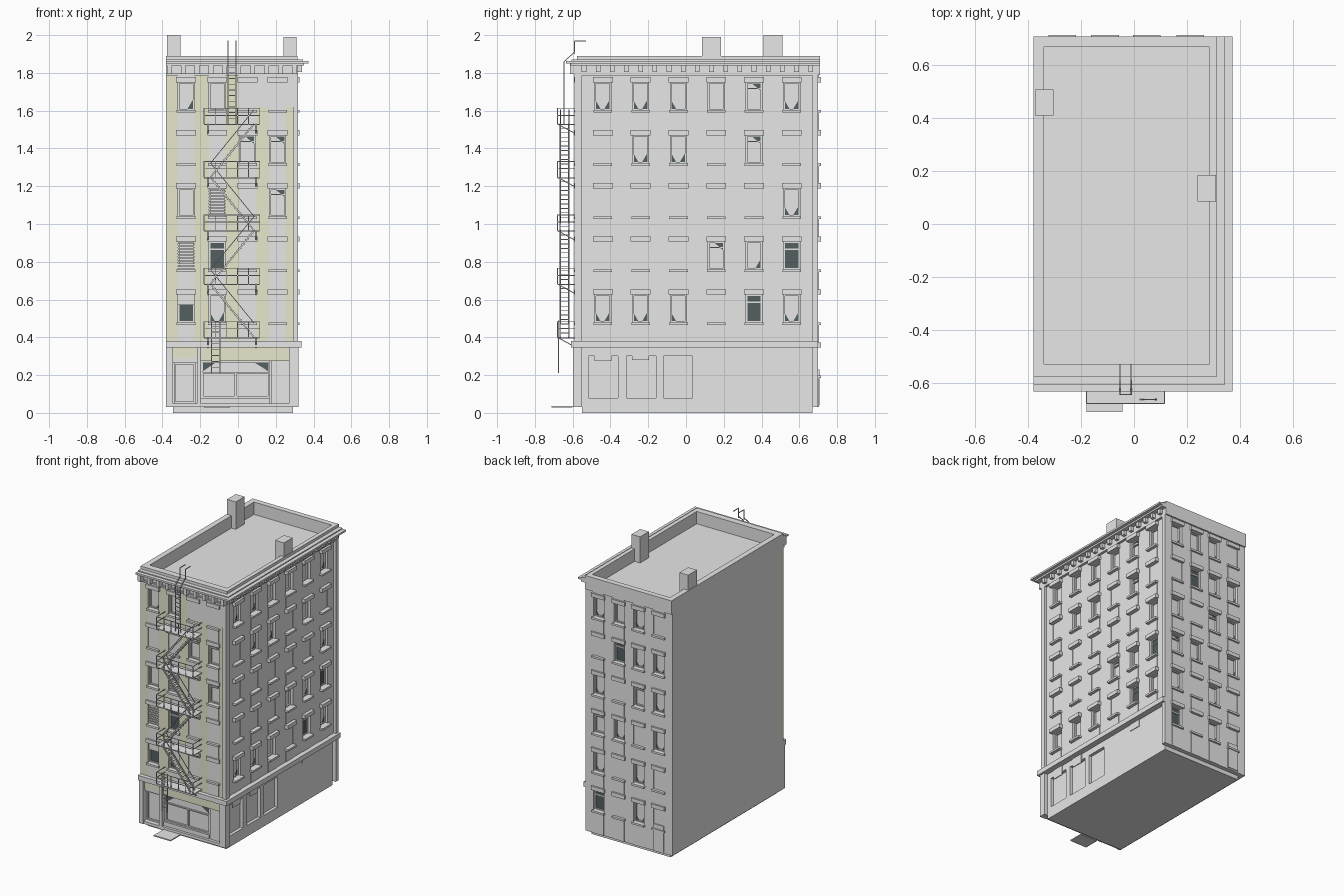
import bpy, bmesh, math
from mathutils import Vector, Matrix

if "Cube" in bpy.data.objects:
    bpy.data.objects.remove(bpy.data.objects["Cube"], do_unlink=True)


def material(name, rgb):
    m = bpy.data.materials.new(name)
    m.use_nodes = True
    m.diffuse_color = (*rgb, 1)
    m.node_tree.nodes["Principled BSDF"].inputs["Base Color"].default_value = (*rgb, 1)
    return m


STONE = material("grey_stone", (0.8, 0.8, 0.8))
CREAM = material("cream_brick", (0.96, 0.96, 0.74))
GLASS = material("dark_glass", (0.09, 0.115, 0.12))
parts = {}


def mesh_of(name, mat):
    return parts.setdefault(name, (bmesh.new(), mat))[0]


def box(name, x0, x1, y0, y1, z0, z1, mat=STONE):
    lo, hi = Vector((x0, y0, z0)), Vector((x1, y1, z1))
    size = Vector(abs(c) for c in hi - lo)
    bmesh.ops.create_cube(mesh_of(name, mat), size=1,
                          matrix=Matrix.Translation((lo + hi) / 2) @ Matrix.Diagonal((*size, 1)))


def bar(name, a, b, w=0.006, mat=STONE):
    a, b = Vector(a), Vector(b)
    turn = (b - a).to_track_quat('Z', 'Y').to_matrix().to_4x4()
    bmesh.ops.create_cube(mesh_of(name, mat), size=1, matrix=Matrix.Translation((a + b) / 2)
                          @ turn @ Matrix.Diagonal((w, w, (b - a).length, 1)))


class Facade:
    """Flat wall with u running along it and d pointing outward."""

    def __init__(self, name, place):
        self.name, self.place = name, place

    def box(self, part, u0, u1, z0, z1, d0, d1, mat=STONE):
        a, b = self.place(u0, d0), self.place(u1, d1)
        box(f"{self.name}_{part}", a[0], b[0], a[1], b[1], z0, z1, mat)

    def shard(self, corners, d=-0.024):
        bm = mesh_of(self.name + "_glass_shards", GLASS)
        vs = [bm.verts.new((*self.place(u, d), z)) for u, z in corners]
        bm.faces.new(vs)

    def frame(self, u0, u1, z0, z1, t=0.007, d=-0.018):
        for a, b in ((u0, u0 + t), (u1 - t, u1)):
            self.box("window_frames", a, b, z0, z1, -0.03, d)
        for a, b in ((z0, z0 + t), (z1 - t, z1)):
            self.box("window_frames", u0 + t, u1 - t, a, b, -0.03, d)

    def window(self, code, u0, u1, z0, z1):
        w, h, mid = u1 - u0, z1 - z0, (z0 + z1) / 2
        if code == 'b':       # boarded up
            self.box("boards", u0, u1, z0, z1, -0.03, -0.004)
            return
        self.frame(u0, u1, z0, z1)
        if code in 'dh':      # intact glass, full or lower half
            self.box("glass", u0, u1, z0, z1 if code == 'd' else z0 + h * 0.62, -0.03, -0.024, GLASS)
            self.box("window_frames", u0, u1, mid + 0.03, mid + 0.038, -0.03, -0.018)
        if code == 'h':
            self.box("boards", u0, u1, z0 + h * 0.62, z1, -0.03, -0.01)
        if code == 's':       # slatted blind
            for i in range(9):
                z = z0 + h * (i + 0.3) / 9
                self.box("blinds", u0, u1, z, z + h * 0.06, -0.03, -0.006)
        if code in 'vl':
            self.shard([(u0, z0), (u0 + w * 0.4, z0), (u0, z0 + h * 0.4)])
        if code in 'vr':
            self.shard([(u1, z0), (u1, z0 + h * 0.45), (u1 - w * 0.45, z0)])
        if code == 't':
            self.shard([(u1, z1), (u0 + w * 0.3, z1), (u1, z1 - h * 0.35)])
            self.box("window_frames", u0, u1, z1 - 0.035, z1 - 0.029, -0.03, -0.018)

    def upper(self, u_lo, u_hi, centres, pattern, pier_mat, z_lo, proud):
        """Piers, spandrels, windows, lintels and sills for a whole face."""
        edges = [u_lo] + [c + s * HALF for c in centres for s in (-1, 1)] + [u_hi]
        for a, b in zip(edges[::2], edges[1::2]):
            self.box("piers", a, b, z_lo, 1.79, -0.03, 0, pier_mat)
        for k, c in enumerate(centres):
            a, b, above = c - HALF, c + HALF, 1.79
            for i, row in enumerate(pattern):
                top = 1.75 - STOREY * i
                bottom = top - 0.147
                self.box("spandrels", a, b, top, above, -0.03, 0.003)
                self.window(row[k], a, b, bottom, top)
                self.box("lintels", a - 0.01, b + 0.01, top, top + 0.028, -0.01, proud)
                self.box("sills", a - 0.007, b + 0.007, bottom - 0.014, bottom, -0.03, proud)
                above = bottom
            self.box("spandrels", a, b, z_lo, above, -0.03, 0.003)


HALF, STOREY = 0.0425, 0.281
front = Facade("front", lambda u, d: (u, -0.58 - d))
side = Facade("side", lambda u, d: (0.30 + d, u))
back = Facade("back", lambda u, d: (-u, 0.70 + d))

# Solid core, plinth and blank party wall
box("plinth", -0.345, 0.285, -0.55, 0.67, 0, 0.03)
box("core", -0.38, 0.27, -0.55, 0.67, 0.03, 1.79)

# Window storeys
cols = (-0.275, -0.11, 0.05, 0.21)
front.upper(-0.38, 0.29, cols, ["r.bb", "bbtt", ".sbt", "sdbb", "hvbb"], CREAM, 0.38, 0.014)
side.upper(-0.55, 0.67, [-0.44 + 0.2 * i for i in range(6)],
           ["vvl.tv", "bvvbtb", "bbbbbv", "bbbtrd", "vvlbdv"], STONE, 0.38, 0.026)
back.upper(-0.30, 0.38, [-0.213, -0.048, 0.11, 0.272],
           ["v.vb", "bdvv", "vbtv", "tvbv", "vbvb", "dbvb"], STONE, 0.03, 0.015)
back.box("door", 0.23, 0.315, 0.04, 0.23, 0, 0.008)
front.box("grey_patch", 0.0, 0.29, 1.62, 1.79, 0, 0.003)

# Corner pilasters
box("corner_pilasters", 0.29, 0.318, -0.59, -0.55, 0.38, 1.79)
box("corner_pilasters", 0.27, 0.318, 0.67, 0.70, 0.03, 1.79)

# Street level on the side, with three recessed panels
panels = [(-0.515, -0.36), (-0.315, -0.16), (-0.12, 0.035)]
ends = [-0.55] + [u for p in panels for u in p] + [0.67]
for a, b in zip(ends[::2], ends[1::2]):
    side.box("street_wall", a, b, 0, 0.345, -0.03, -0.008)
for a, b in panels:
    side.box("street_wall", a, b, 0, 0.08, -0.03, -0.008)
    side.box("street_wall", a, b, 0.30, 0.345, -0.03, -0.008)
for u, z in ((-0.44, 0.275), (-0.24, 0.28), (0.36, 0.295)):
    side.box("patches", u - 0.045, u + 0.045, z, 0.345, -0.008, -0.003)

# Shop front
for a, b in ((-0.38, -0.345), (-0.218, -0.195), (0.27, 0.32)):
    front.box("shop_pilasters", a, b, 0.03, 0.345, -0.03, 0.018)
front.box("shop_base", -0.38, 0.32, 0.03, 0.05, -0.03, 0.014)
front.box("shop_fascia", -0.195, 0.27, 0.275, 0.345, -0.03, 0.0, CREAM)
front.box("shop_fascia", -0.345, -0.218, 0.29, 0.345, -0.03, 0.0, CREAM)
front.box("shop_door_head", -0.345, -0.218, 0.265, 0.29, -0.03, -0.004)
front.frame(-0.34, -0.225, 0.05, 0.265, 0.01)
front.box("shop_side_panel", 0.175, 0.27, 0.05, 0.275, -0.03, -0.008)
front.box("shop_stall", -0.195, 0.17, 0.05, 0.08, -0.03, -0.004)
front.frame(-0.195, 0.17, 0.08, 0.275, 0.009)
front.frame(-0.19, -0.012, 0.08, 0.215)
front.frame(-0.012, 0.165, 0.08, 0.215)
front.shard([(-0.186, 0.22), (-0.186, 0.265), (-0.12, 0.265)])
front.shard([(0.161, 0.22), (0.161, 0.265), (0.09, 0.265)])

# Belt course above the street level
box("belt_course", -0.38, 0.335, -0.61, 0.70, 0.345, 0.38)

# Frieze, cornice, brackets and parapet
box("frieze", -0.38, 0.318, -0.59, 0.70, 1.785, 1.795)
box("frieze", -0.38, 0.31, -0.585, 0.70, 1.79, 1.80)
for x0, x1, y0, y1 in ((-0.38, -0.34, -0.577, 0.71), (0.285, 0.315, -0.577, 0.71),
                       (-0.34, 0.285, -0.577, -0.53), (-0.34, 0.285, 0.67, 0.71)):
    box("parapet", x0, x1, y0, y1, 1.79, 1.89)
for z0, z1, out in ((1.85, 1.863, 0.057), (1.838, 1.85, 0.035), (1.863, 1.87, 0.03)):
    box("cornice", -0.38, 0.315 + out, -0.577 - out, -0.57, z0, z1)
    box("cornice", 0.31, 0.315 + out, -0.57, 0.71, z0, z1)
for i in range(10):
    x = -0.365 + 0.074 * i
    box("cornice_brackets", x - 0.012, x + 0.012, -0.615, -0.57, 1.795, 1.85)
for i in range(17):
    y = -0.54 + 0.075 * i
    box("cornice_brackets", 0.31, 0.338, y - 0.012, y + 0.012, 1.805, 1.85)

# Chimneys
box("chimney_rear", -0.375, -0.305, 0.41, 0.51, 1.79, 2.0)
box("chimney_side", 0.24, 0.31, 0.085, 0.185, 1.79, 1.99)

# Fire escape: balconies with railings and wall braces
X0, X1, Y0, Y1 = -0.18, 0.115, -0.68, -0.58
levels = [1.53 - 0.2825 * i for i in range(5)]
for z in levels:
    box("escape_balconies", X0, X1, Y0, Y1, z - 0.006, z)
    for h in (0.045, 0.083):
        bar("escape_railings", (X0, Y0, z + h), (X1, Y0, z + h), 0.004)
        for x in (X0, X1):
            bar("escape_railings", (x, Y0, z + h), (x, Y1, z + h), 0.004)
    for i in range(6):
        x = X0 + (X1 - X0) * i / 5
        bar("escape_railings", (x, Y0, z), (x, Y0, z + 0.083), 0.004)
    for x in (X0 + 0.02, X1 - 0.02):
        bar("escape_braces", (x, Y0, z), (x, Y1, z - 0.055), 0.005)

# Fire escape: zigzag flights with treads and handrails
for i, (hi, lo) in enumerate(zip(levels, levels[1:])):
    s = 1 if i % 2 == 0 else -1
    top, foot = Vector((-0.03 + s * 0.115, 0, hi)), Vector((-0.03 - s * 0.115, 0, lo))
    for y in (-0.665, -0.62):
        off = Vector((0, y, 0))
        bar("escape_stairs", top + off, foot + off, 0.008)
        rail = off + Vector((0, 0, 0.075))
        bar("escape_stairs", top + rail, foot + rail, 0.004)
    for k in range(1, 12):
        p = top.lerp(foot, k / 12)
        box("escape_stairs", p.x - 0.009, p.x + 0.009, -0.665, -0.62, p.z - 0.002, p.z + 0.002)


# Drop ladder and roof ladder with hooked top
def ladder(name, x0, x1, y, z0, z1):
    for x in (x0, x1):
        bar(name, (x, y, z0), (x, y, z1), 0.005)
    n = int((z1 - z0) / 0.03)
    for k in range(1, n):
        z = z0 + (z1 - z0) * k / n
        bar(name, (x0, y, z), (x1, y, z), 0.004)


ladder("drop_ladder", -0.14, -0.095, -0.675, 0.21, 0.49)
ladder("roof_ladder", -0.053, -0.01, -0.645, 1.53, 1.86)
for x in (-0.053, -0.01):
    bar("roof_ladder", (x, -0.645, 1.86), (x, -0.59, 1.91), 0.005)
    bar("roof_ladder", (x, -0.59, 1.90), (x, -0.59, 1.97), 0.005)
    bar("roof_ladder", (x, -0.59, 1.97), (x, -0.53, 1.97), 0.005)

# Entrance slab
box("entrance_slab", -0.18, -0.043, -0.712, -0.60, 0.028, 0.036)

for name, (bm, mat) in parts.items():
    mesh = bpy.data.meshes.new(name)
    bm.to_mesh(mesh)
    bm.free()
    mesh.materials.append(mat)
    bpy.context.collection.objects.link(bpy.data.objects.new(name, mesh))
